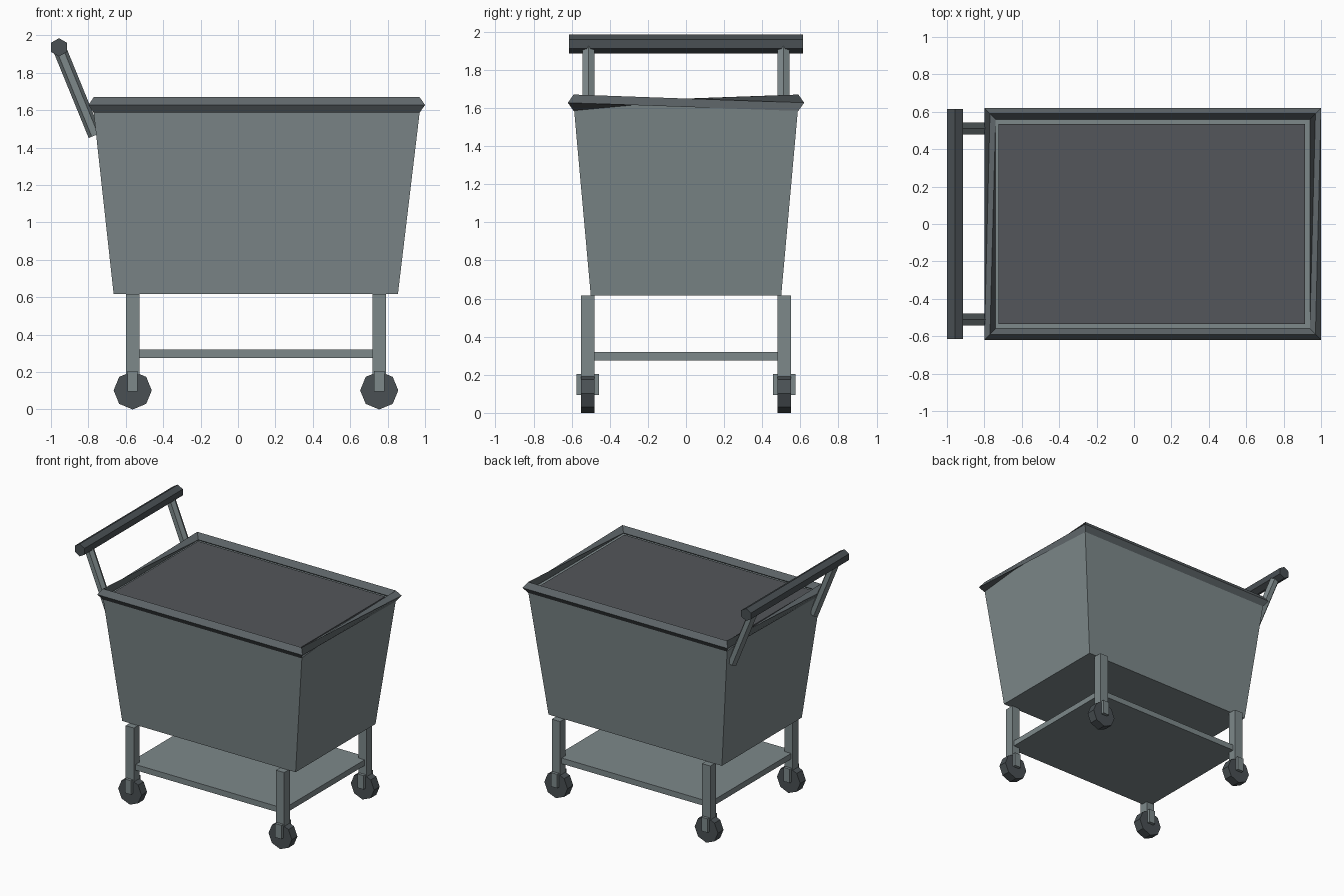
import bpy, bmesh, math
from mathutils import Vector

if "Cube" in bpy.data.objects:
    bpy.data.objects.remove(bpy.data.objects["Cube"])


def material(name, r, g, b):
    m = bpy.data.materials.new(name)
    m.diffuse_color = (r, g, b, 1)
    m.use_nodes = True
    m.node_tree.nodes["Principled BSDF"].inputs["Base Color"].default_value = m.diffuse_color
    return m


METAL = material("slate_metal", 0.205, 0.247, 0.255)
RIM = material("dark_rim", 0.115, 0.135, 0.145)
PANEL = material("dark_panel", 0.087, 0.094, 0.103)
RUBBER = material("black_rubber", 0.067, 0.080, 0.088)


def mesh_object(name, verts, faces, mat):
    mesh = bpy.data.meshes.new(name)
    mesh.from_pydata(verts, [], faces)
    bm = bmesh.new()
    bm.from_mesh(mesh)
    bmesh.ops.recalc_face_normals(bm, faces=bm.faces)
    bm.to_mesh(mesh)
    bm.free()
    mesh.materials.append(mat)
    ob = bpy.data.objects.new(name, mesh)
    bpy.context.collection.objects.link(ob)
    return ob


def loft(name, rings, mat):
    """Skin equal-sized rings and cap both ends."""
    n = len(rings[0])
    verts = [v for r in rings for v in r]
    faces = [(a * n + i, a * n + (i + 1) % n, (a + 1) * n + (i + 1) % n, (a + 1) * n + i)
             for a in range(len(rings) - 1) for i in range(n)]
    faces += [tuple(range(n)), tuple(range(len(verts) - n, len(verts)))]
    return mesh_object(name, verts, faces, mat)


def rect(x0, x1, y, z):
    return [(x0, -y, z), (x1, -y, z), (x1, y, z), (x0, y, z)]


def box(name, x0, x1, y0, y1, z0, z1, mat=METAL):
    return loft(name, [[(x0, y0, z), (x1, y0, z), (x1, y1, z), (x0, y1, z)]
                       for z in (z0, z1)], mat)


def rod(name, a, b, radius, sides, ref, mat=METAL):
    """Prism from a to b with its first corner pointing along ref."""
    a, b = Vector(a), Vector(b)
    d = (b - a).normalized()
    u = Vector(ref)
    u = (u - d * u.dot(d)).normalized()
    w = d.cross(u)
    angles = [2 * math.pi * i / sides for i in range(sides)]
    return loft(name, [[p + radius * (math.cos(t) * u + math.sin(t) * w) for t in angles]
                       for p in (a, b)], mat)


# Tapered bin and the flat panel filling its mouth
loft("bin_body", [rect(-0.665, 0.855, 0.50, 0.617), rect(-0.775, 0.975, 0.59, 1.62)], METAL)
box("top_panel", -0.725, 0.915, -0.535, 0.535, 1.60, 1.63, PANEL)

# Diamond-section rim, a quarter turn of twist along each short side
d, h, zc = 0.03, 0.043, 1.628
verts, faces = [], []
for cx, cy in ((0.97, -0.59), (0.97, 0.59), (-0.77, 0.59), (-0.77, -0.59)):
    sx, sy = math.copysign(d, cx), math.copysign(d, cy)
    verts += [(cx + sx, cy + sy, zc), (cx, cy, zc + h),
              (cx - sx, cy - sy, zc), (cx, cy, zc - h)]
for side in range(4):
    nxt = (side + 1) % 4
    shift = -1 if side % 2 == 0 else 0
    for i in range(4):
        faces.append((side * 4 + i, side * 4 + (i + 1) % 4,
                      nxt * 4 + (i + 1 + shift) % 4, nxt * 4 + (i + shift) % 4))
mesh_object("rim", verts, faces, RIM)

# Push handle with two slanted brackets
rod("handle_bar", (-0.957, -0.615, 1.936), (-0.957, 0.615, 1.936), 0.049, 6, (0, 0, 1), RUBBER)
for y in (-0.511, 0.511):
    rod("handle_bracket", (-0.955, y, 1.93), (-0.765, y, 1.465), 0.036, 6, (1, 0, 0))

# Lower shelf
box("lower_shelf", -0.585, 0.775, -0.53, 0.53, 0.275, 0.32)

# Legs, each with a caster wheel between two fork plates
for x in (-0.563, 0.755):
    for y in (-0.515, 0.515):
        box("leg", x - 0.036, x + 0.036, y - 0.036, y + 0.036, 0.19, 0.617)
        rod("wheel", (x, y - 0.035, 0.102), (x, y + 0.035, 0.102), 0.102, 8, (0, 0, 1), RUBBER)
        for s in (-1, 1):
            c = y + s * 0.0465
            box("fork_plate", x - 0.027, x + 0.027, c - 0.0125, c + 0.0125, 0.095, 0.205)
